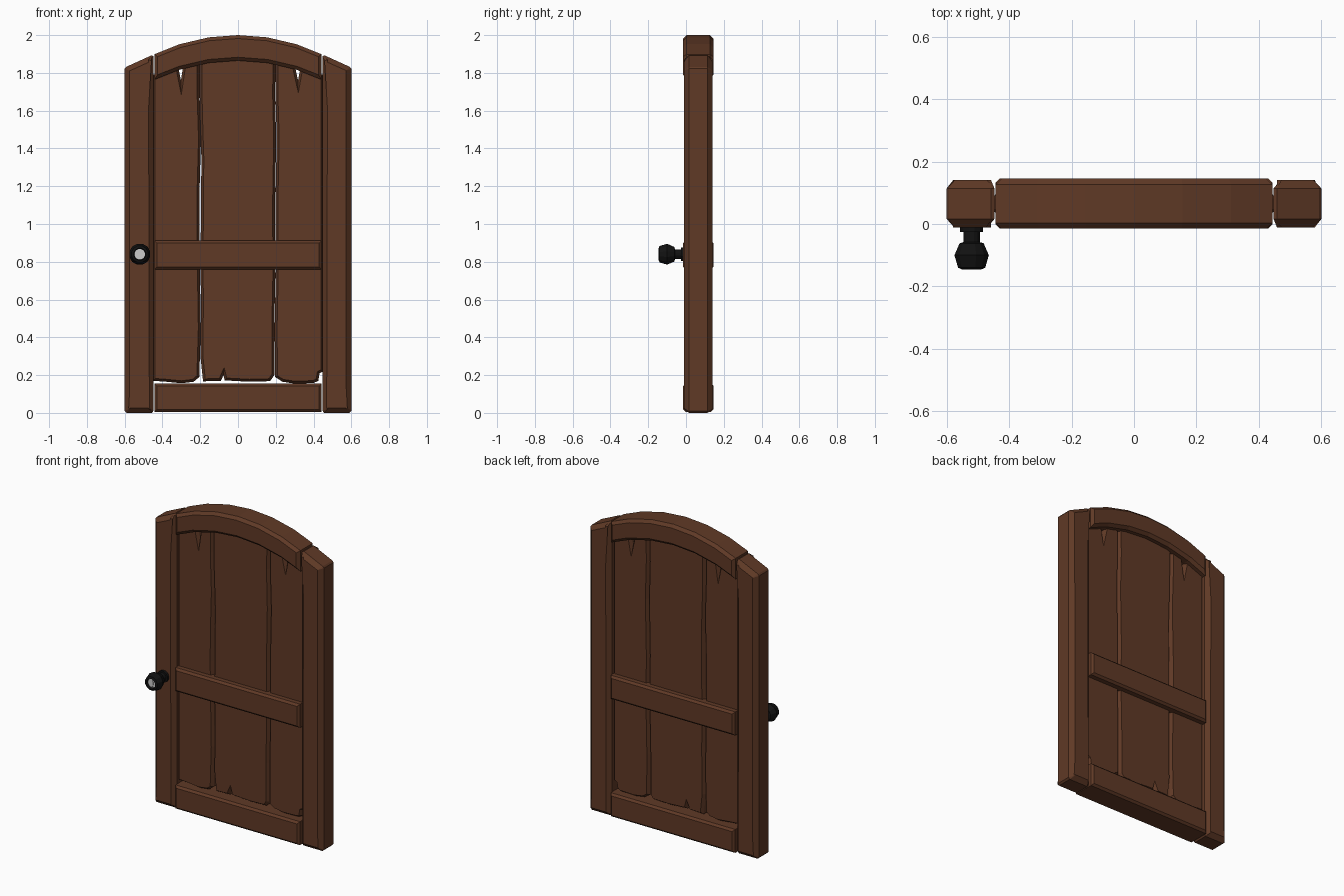
import bpy, bmesh
from math import sin, cos, pi, sqrt

if "Cube" in bpy.data.objects:
    bpy.data.objects.remove(bpy.data.objects["Cube"])


def material(name, rgb):
    m = bpy.data.materials.new(name)
    m.diffuse_color = (*rgb, 1)
    m.use_nodes = True
    m.node_tree.nodes["Principled BSDF"].inputs["Base Color"].default_value = m.diffuse_color
    return m


WOOD = material("wood", (0.115, 0.041, 0.019))
IRON = material("black_iron", (0.006, 0.006, 0.006))
STEEL = material("steel", (0.55, 0.55, 0.55))


def finish(bm, name, mat):
    bmesh.ops.recalc_face_normals(bm, faces=bm.faces)
    me = bpy.data.meshes.new(name)
    bm.to_mesh(me)
    bm.free()
    me.materials.append(mat)
    ob = bpy.data.objects.new(name, me)
    bpy.context.collection.objects.link(ob)
    return ob


def board(name, outline, y0, y1, cham, depth=None):
    """Extrude an x-z outline along y and chamfer its front and back rims."""
    depth = cham if depth is None else depth
    bm = bmesh.new()
    rings = [[bm.verts.new((x, y, z)) for x, z in outline]
             for y in (y0 + depth, y1 - depth)]
    caps = [bm.faces.new(r) for r in rings]
    n = len(outline)
    for i in range(n):
        j = (i + 1) % n
        bm.faces.new((rings[0][i], rings[0][j], rings[1][j], rings[1][i]))
    bmesh.ops.recalc_face_normals(bm, faces=bm.faces)
    for cap in caps:
        bmesh.ops.inset_region(bm, faces=[cap], thickness=cham, depth=depth,
                               use_even_offset=True, use_boundary=True)
    return finish(bm, name, WOOD)


def lathe(name, profile, mat, cx, cz, sides=12):
    """Revolve (radius, y) pairs about a y axis through (cx, cz)."""
    bm = bmesh.new()
    rings = [[bm.verts.new((cx + r * cos(2 * pi * (k + .5) / sides), y,
                            cz + r * sin(2 * pi * (k + .5) / sides)))
              for k in range(sides)] for r, y in profile]
    for a, b in zip(rings, rings[1:]):
        for k in range(sides):
            j = (k + 1) % sides
            bm.faces.new((a[k], a[j], b[j], b[k]))
    bm.faces.new(rings[0])
    bm.faces.new(rings[-1])
    return finish(bm, name, mat)


def arc(x, top):
    """Height of the door's arch at x."""
    return top - 1.018 + sqrt(1.018 ** 2 - x * x)


# Side posts with sloping tops
for side, s in (("left", -1), ("right", 1)):
    pts = [(.447, .012), (.455, 0), (.59, 0), (.6, .01), (.6, 1.822),
           (.592, 1.832), (.458, 1.893), (.447, 1.888)]
    board(side + "_post", [(s * x, z) for x, z in pts], -.011, .141, .027)

# Arched top rail
xs = [-.443, -.31, -.155, 0, .155, .31, .443]
board("arched_top_rail",
      [(x, arc(x, 2.0)) for x in xs] +
      [(x, arc(x, 1.865)) for x in reversed(xs)], -.015, .145, .018)

# Straight rails
for name, z0, z1 in (("middle_rail", .76, .912), ("bottom_rail", .005, .156)):
    board(name, [(-.443, z0), (.443, z0), (.443, z1), (-.443, z1)],
          -.015, .145, .013)

# Worn planks with wavy edges and small splits
planks = {
    "left_plank": [
        (-.452, .17), (-.38, .165), (-.30, .157), (-.235, .165), (-.205, .19),
        (-.197, .45), (-.201, .70), (-.205, 1.0), (-.203, 1.2), (-.196, 1.45),
        (-.204, 1.7), (-.204, 1.86), (-.29, 1.84), (-.302, 1.76),
        (-.316, 1.83), (-.452, 1.79)],
    "centre_plank": [
        (-.185, .167), (-.09, .17), (-.077, .20), (-.07, .172), (.06, .165),
        (.17, .168), (.192, .20), (.192, .45), (.198, .75), (.196, 1.1),
        (.202, 1.45), (.196, 1.7), (.20, 1.87), (0, 1.89), (-.204, 1.87),
        (-.202, 1.6), (-.194, 1.35), (-.195, 1.18), (-.196, 1.0),
        (-.2, .85), (-.196, .6), (-.199, .3)],
    "right_plank": [
        (.196, .19), (.235, .165), (.30, .155), (.40, .158), (.425, .17),
        (.432, .21), (.452, .22), (.452, 1.79), (.33, 1.825), (.318, 1.76),
        (.30, 1.84), (.20, 1.86), (.198, 1.7), (.205, 1.45), (.198, 1.1),
        (.20, .75), (.194, .45)],
}
for name, outline in planks.items():
    board(name, outline, .028, .102, .013, .02)

# Door knob with a dished end
KX, KZ = -.52, .84
lathe("door_knob", [(.03, -.128), (.033, -.145), (.045, -.14), (.057, -.10),
                    (.04, -.062), (.027, -.058), (.027, -.026), (.038, -.026),
                    (.038, -.005)], IRON, KX, KZ)

# Lock face in the knob with a narrow slot plate
lathe("lock_face", [(.029, -.132), (.029, -.126)], STEEL, KX, KZ)
slot = lathe("lock_slot", [(.024, -.135), (.024, -.128)], STEEL, 0, 0)
slot.scale = (.42, 1, 1)
slot.location = (KX, 0, KZ)
